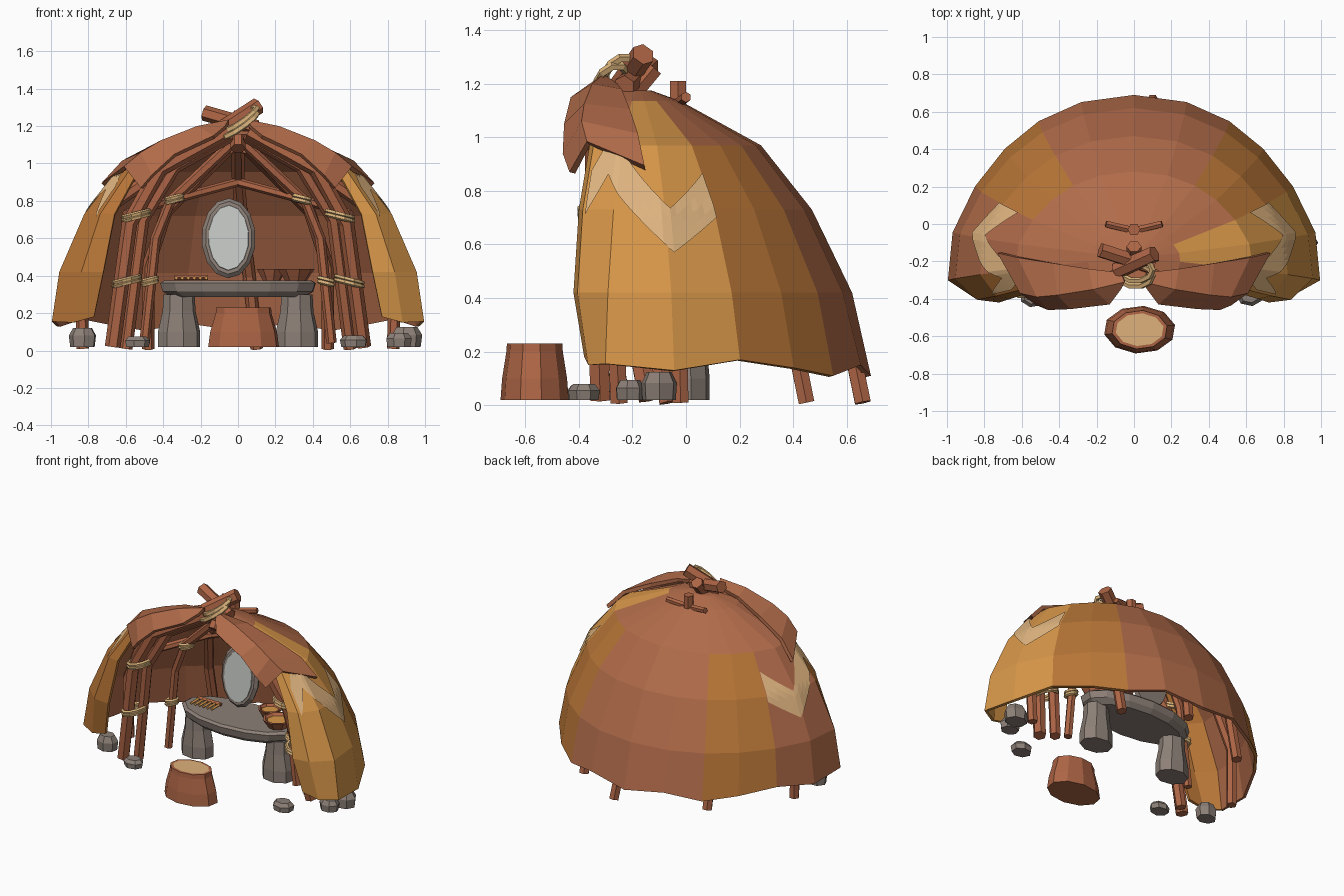
import bpy, bmesh, math
from mathutils import Vector, Matrix

if "Cube" in bpy.data.objects:
    bpy.data.objects.remove(bpy.data.objects["Cube"])


def material(name, rgb):
    m = bpy.data.materials.new(name)
    m.use_nodes = True
    m.diffuse_color = (*rgb, 1)
    m.node_tree.nodes["Principled BSDF"].inputs["Base Color"].default_value = (*rgb, 1)
    return m


HIDE = material("red brown hide", (.44, .148, .068))
TAN = material("tan hide", (.7, .315, .068))
DARK_TAN = material("dark tan hide", (.48, .18, .038))
CREAM = material("cream paint", (.76, .47, .22))
WOOD = material("wood", (.42, .13, .06))
CUT = material("cut wood", (.74, .44, .2))
ROPE = material("rope", (.72, .46, .2))
STONE = material("grey stone", (.265, .215, .185))
GLASS = material("mirror glass", (.56, .58, .55))


def build(name, verts, faces, mats, index=None, thick=0, inner=0):
    me = bpy.data.meshes.new(name)
    me.from_pydata([tuple(v) for v in verts], [], faces)
    for m in mats:
        me.materials.append(m)
    for k, i in enumerate(index or []):
        me.polygons[k].material_index = i
    ob = bpy.data.objects.new(name, me)
    bpy.context.collection.objects.link(ob)
    if thick:
        mod = ob.modifiers.new("thickness", "SOLIDIFY")
        mod.thickness, mod.offset, mod.material_offset = thick, -1, inner
    else:
        bm = bmesh.new()
        bm.from_mesh(me)
        bmesh.ops.recalc_face_normals(bm, faces=bm.faces)
        bm.to_mesh(me)
        bm.free()
    return ob


def tube(name, pts, r, mat, sides=6, closed=False):
    # Sweep a polygon along a path
    pts = [Vector(p) for p in pts]
    n, verts, faces = len(pts), [], []
    for i, p in enumerate(pts):
        a = pts[(i - 1) % n] if closed else pts[max(i - 1, 0)]
        b = pts[(i + 1) % n] if closed else pts[min(i + 1, n - 1)]
        t = (b - a).normalized()
        ref = Vector((0, 1, 0)) if abs(t.y) < .85 else Vector((0, 0, 1))
        if closed:
            ref = (p - sum(pts, Vector()) / n).normalized()
        s = t.cross(ref).normalized()
        w = s.cross(t)
        for k in range(sides):
            q = math.tau * k / sides
            verts.append(p + r * (math.cos(q) * s + math.sin(q) * w))
    for i in range(n if closed else n - 1):
        for k in range(sides):
            l = (k + 1) % sides
            j = (i + 1) % n
            faces.append((i * sides + k, i * sides + l, j * sides + l, j * sides + k))
    if not closed:
        faces += [tuple(range(sides)), tuple(range((n - 1) * sides, n * sides))]
    return build(name, verts, faces, [mat])


def lathe(name, sections, at, n, mat, top=None, turn=.2):
    # Stack oval sections (z, rx, ry); the last cap can have its own colour
    verts = [Vector((rx * math.cos(math.tau * k / n + turn), ry * math.sin(math.tau * k / n + turn), z))
             + Vector(at) for z, rx, ry in sections for k in range(n)]
    faces = [(i * n + k, i * n + (k + 1) % n, (i + 1) * n + (k + 1) % n, (i + 1) * n + k)
             for i in range(len(sections) - 1) for k in range(n)]
    index = [0] * (len(faces) + 1) + [1 if top else 0]
    faces += [tuple(range(n)), tuple(range(len(verts) - n, len(verts)))]
    return build(name, verts, faces, [mat, top or mat], index)


# Hide dome: rings of (height, half width, back y, front edge x, front edge y)
RINGS = [(.14, 1.005, .69, .77, -.38), (.42, .965, .62, .72, -.42), (.73, .83, .47, .66, -.4),
         (.97, .64, .28, .53, -.36), (1.135, .25, -.02, .17, -.33), (1.175, .09, -.13, .06, -.29)]
ANGLES = [-8, 9, 26, 42, 57, 73, 90]
HEM = [.04, .01, .015, -.01, .03, .0, -.03, .01, -.03]
MID = -.18


def ring(i):
    z, a, b, fx, fy = RINGS[i]
    half = [(fx, fy), (fx * .4 + a * .57, fy + .015)]
    for t in map(math.radians, ANGLES):
        half.append((a * math.cos(t) * (1 - .075 * max(0, math.sin(2 * t))), MID + (b - MID) * math.sin(t)))
    out = [Vector((x, y, z + (HEM[k] if i == 0 else 0))) for k, (x, y) in enumerate(half)]
    return out + [Vector((-p.x, p.y, p.z)) for p in out[-2::-1]]


# Patches: front edges tan on both faces, others on the outside only
GRID = [ring(i) for i in range(len(RINGS))]
COLS = len(GRID[0])
faces, index = [], []
for i in range(len(RINGS) - 1):
    for j in range(COLS - 1):
        faces.append((i * COLS + j, i * COLS + j + 1, (i + 1) * COLS + j + 1, (i + 1) * COLS + j))
        m = min(j, COLS - 2 - j)
        if m < 2 and i < 3:
            index.append(1 if j == m else 4)
        elif m in (4, 5) and i < 3:
            index.append(3)
        else:
            index.append(2 if j in (2, 3) and i < 4 else 0)
faces.append(tuple(range((len(RINGS) - 1) * COLS, len(RINGS) * COLS)))
index.append(0)
build("hide_cover", [p for r in GRID for p in r], faces,
      [HIDE, TAN, TAN, DARK_TAN, DARK_TAN, HIDE, TAN, HIDE, HIDE, DARK_TAN], index, .02, 5)


def on_dome(u, z, lift):
    i = max(k for k in range(len(RINGS) - 1) if RINGS[k][0] <= z)
    v = (z - RINGS[i][0]) / (RINGS[i + 1][0] - RINGS[i][0])
    j = min(int(u), COLS - 2)
    low, high = (GRID[k][j].lerp(GRID[k][j + 1], u - j) for k in (i, i + 1))
    p = low.lerp(high, v)
    return p + (p - Vector((0, MID, .3))).normalized() * lift


# Painted zigzag on each flank
ZIGZAG = [(1.1, .79), (1.7, .94), (3.1, .65), (4, .78)]
for side in (1, -1):
    verts, rows, steps = [], 5, 8
    for (u0, z0), (u1, z1) in zip(ZIGZAG, ZIGZAG[1:]):
        for s in range(steps + 1):
            f = s / steps
            u = u0 + (u1 - u0) * f
            for r in range(rows):
                verts.append(on_dome(u if side > 0 else COLS - 1 - u,
                                     z0 + (z1 - z0) * f + .082 * (r / 2 - 1), .008))
    faces = [(k * rows + r, (k + 1) * rows + r, (k + 1) * rows + r + 1, k * rows + r + 1)
             for k in range(len(verts) // rows - 1) for r in range(rows - 1)]
    build("painted_zigzag", verts, faces if side > 0 else [f[::-1] for f in faces], [CREAM])

# Collar flaps folded over the opening: back edge, crease and front lip
BACK = [(.07, -.26, 1.205), (.24, -.24, 1.18), (.43, -.21, 1.105), (.62, -.18, 1.015), (.73, -.155, .895)]
CREASE = [(.05, -.31, 1.235), (.22, -.35, 1.2), (.41, -.38, 1.125), (.52, -.39, 1.06), (.61, -.37, .985)]
LIP = [(.07, -.35, 1.2), (.13, -.43, 1.15), (.34, -.455, 1.05), (.46, -.46, .94), (.52, -.435, .87)]
for s in (1, -1):
    verts = [Vector((x * s, y, z)) for row in (BACK, CREASE, LIP) for x, y, z in row]
    faces = [(r * 5 + k, r * 5 + 5 + k, r * 5 + 6 + k, r * 5 + 1 + k) for r in range(2) for k in range(4)]
    build("collar_flap", verts, faces if s > 0 else [f[::-1] for f in faces], [HIDE], thick=.025)

# Paired poles, purlins, lashings; the left front poles stand further back
POLES = {
    "outer_front_pole": (.042, [(.67, -.32, .02), (.58, -.34, .68), (.42, -.34, .97), (.06, -.27, 1.17)]),
    "inner_front_pole": (.036, [(.60, -.25, .01), (.51, -.28, .7), (.34, -.29, .98), (.04, -.24, 1.15)]),
    "inside_pole": (.028, [(.5, -.06, .04), (.44, -.07, .6), (.36, -.08, .8), (.03, -.14, 1.11)]),
    "side_pole": (.034, [(.83, -.02, .01), (.84, -.03, .42), (.7, -.05, .76), (.3, -.1, 1.04)]),
    "back_side_pole": (.034, [(.48, .45, .01), (.48, .36, .45), (.38, .22, .75), (.05, -.1, 1.08)]),
    "purlin": (.024, [(.6, -.22, .73), (.3, .1, .82), (0, .2, .9)]),
}


def shifted(s, x, y, z):
    return y + (.16 * max(0, 1.15 - z) if s > 0 and y < -.24 else 0)


for s in (1, -1):
    for name, (r, pts) in POLES.items():
        tube(name, [(x * s, shifted(s, x, y, z), z) for x, y, z in pts], r, WOOD)
    for x, y, z, rx, ry in [(.595, -.3, .37, .07, .088), (.545, -.31, .72, .07, .088),
                            (.47, -.065, .37, .036, .036), (.34, -.085, .81, .042, .042)]:
        for d in (-.01, .01):
            tube("rope_lashing", [(s * (x + rx * math.cos(q)), shifted(s, x, y, z) + ry * math.sin(q),
                                   z + d - .25 * rx * math.cos(q))
                                  for q in (math.tau * k / 10 for k in range(10))], .013, ROPE, 5, True)
    # Small crossed pegs behind the peak
    tube("peak_peg", [(-.02 * s, -.04, 1.12), (.15 * s, 0, 1.15)], .02, WOOD)
tube("back_pole", [(.1, .66, .01), (.06, .58, .4), (.02, .43, .71), (0, .22, .93), (0, -.15, 1.11)], .034, WOOD)
tube("back_peak_post", [(0, -.03, 1.06), (0, -.03, 1.21)], .034, WOOD)

# Crossed logs and binding at the peak
tube("peak_log", [(-.18, -.14, 1.27), (.1, -.23, 1.19)], .042, WOOD)
tube("peak_log", [(.11, -.16, 1.31), (-.09, -.25, 1.18)], .045, WOOD)
tube("peak_log", [(0, -.12, 1.26), (0, -.27, 1.08)], .04, WOOD)
for d in (0, .03):
    tube("peak_binding", [(.09 * math.cos(q) + .01, -.275 + .06 * math.sin(q) + d,
                           1.205 + .06 * math.cos(q) + .02 * math.sin(q) + d)
                          for q in (math.tau * k / 10 for k in range(10))], .017, ROPE, 5, True)

# Stone table
lathe("table_top", [(.285, .36, .16), (.315, .41, .19), (.36, .425, .2), (.375, .4, .185)], (0, .01, 0), 14, STONE)
for s in (1, -1):
    lathe("table_leg", [(.02, .115, .09), (.1, .115, .09), (.21, .09, .08), (.3, .085, .075)],
          (.315 * s, 0, 0), 8, STONE)

# Oval mirror, leaning slightly back
LEAN = Matrix.Translation((-.05, .1, .6)) @ Matrix.Rotation(math.radians(84), 4, "X")
frame = lathe("mirror_frame", [(-.02, .135, .205), (.005, .145, .215), (.025, .125, .195), (.026, .105, .172)],
              (0, 0, 0), 14, STONE)
glass = lathe("mirror_glass", [(.026, .109, .176), (.031, .107, .174)], (0, 0, 0), 14, GLASS)
frame.matrix_world = LEAN
glass.matrix_world = LEAN

# Bowls and comb on the table
for x, y, r in [(.18, .1, .08), (.31, .0, .1)]:
    lathe("bowl", [(.375, r * .6, r * .6), (.435, r, r), (.436, r * .85, r * .85), (.42, r * .7, r * .7)],
          (x, y, 0), 8, WOOD, TAN)
tube("comb_spine", [(-.34, .04, .39), (-.16, .04, .39)], .014, WOOD, 4)
for k in range(6):
    tube("comb_tooth", [(-.33 + k * .032, .04, .388), (-.33 + k * .032, -.05, .388)], .01, TAN, 4)

# Stump seat
lathe("stump_seat", [(.02, .193, .128), (.1, .182, .122), (.2, .152, .106), (.23, .15, .104),
                     (.231, .13, .088)], (.03, -.565, 0), 10, WOOD, CUT)

# Loose stones
for x, y, r, h in [(-.83, -.27, .075, .1), (-.54, -.39, .07, .055), (.62, -.38, .075, .06),
                   (.86, -.21, .07, .075), (.9, -.1, .085, .105)]:
    lathe("loose_stone", [(.02, r * .9, r * .75), (.02 + h * .6, r, r * .8), (.02 + h, r * .7, r * .55)],
          (x, y, 0), 7, STONE, turn=x * 5)
